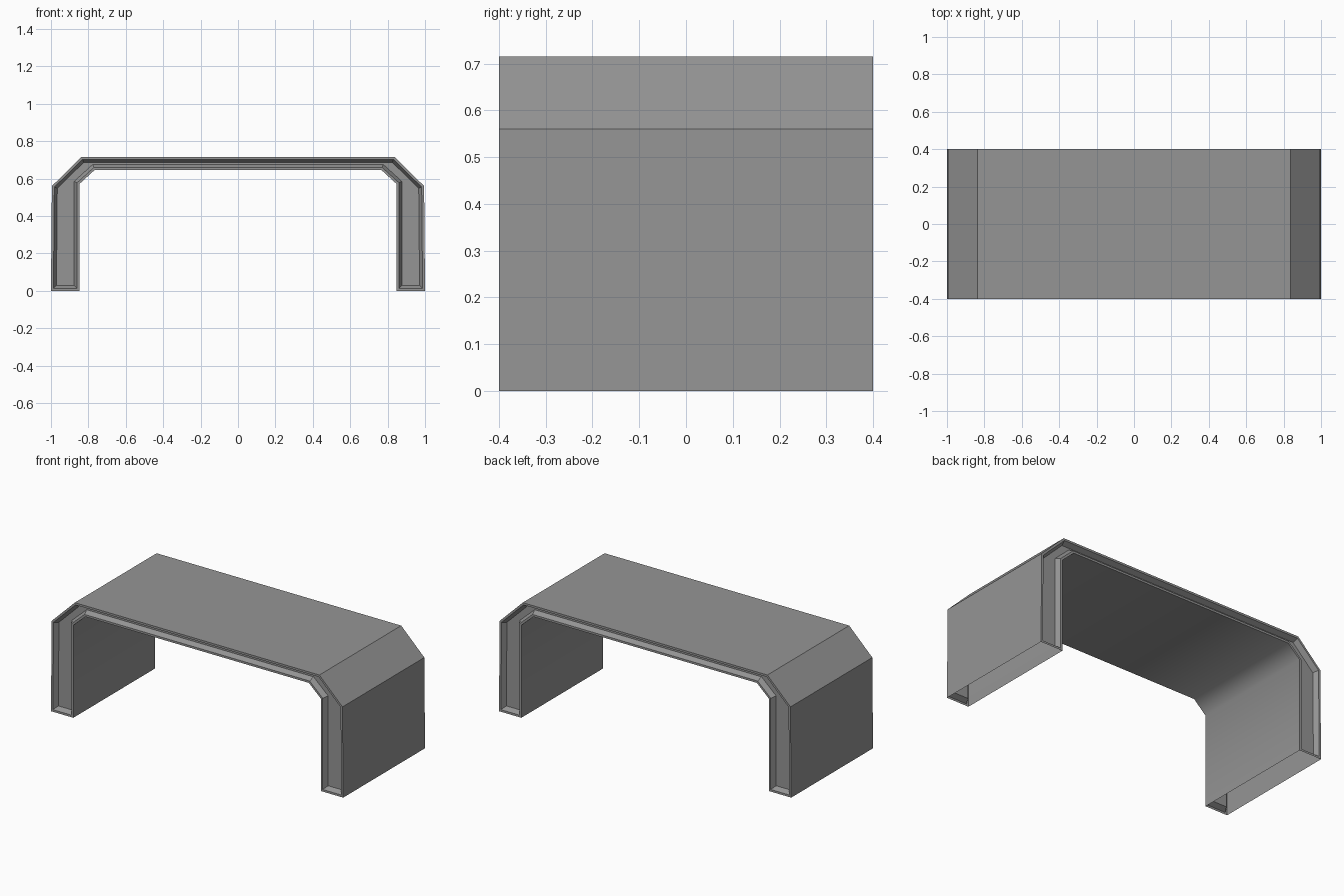
import bpy
import bmesh

cube = bpy.data.objects.get("Cube")
if cube:
    bpy.data.objects.remove(cube, do_unlink=True)

HALF_DEPTH = 0.4
RIM, BEVEL, RECESS = 0.013, 0.016, 0.03

# Single grey finish
grey = bpy.data.materials.new("Mid grey")
grey.use_nodes = True
colour = (0.3, 0.3, 0.3, 1)
grey.diffuse_color = colour
grey.node_tree.nodes["Principled BSDF"].inputs["Base Color"].default_value = colour

# Half profile from outer foot over the top and back to the inner foot
outer = [(1.0, 0), (0.995, 0.56), (0.837, 0.715)]
inner = [(0.765, 0.647), (0.847, 0.572), (0.847, 0)]


def mirrored(points):
    return [(-x, z) for x, z in reversed(points)]


profile = outer + mirrored(outer) + mirrored(inner) + inner

# Extrude the arch from front to back
bm = bmesh.new()
front = bm.faces.new([bm.verts.new((x, -HALF_DEPTH, z)) for x, z in profile])
swept = bmesh.ops.extrude_face_region(bm, geom=[front], use_keep_orig=True)
moved = [v for v in swept["geom"] if isinstance(v, bmesh.types.BMVert)]
bmesh.ops.translate(bm, vec=(0, 2 * HALF_DEPTH, 0), verts=moved)
bmesh.ops.recalc_face_normals(bm, faces=bm.faces)

# Underside of the arch blends softly round its corners
for f in bm.faces:
    c = f.calc_center_median()
    f.smooth = abs(f.normal.y) < 0.5 and abs(c.x) < 0.86 and 0.1 < c.z < 0.66

# Feet are open underneath
feet = [f for f in bm.faces if f.normal.z < -0.9 and f.calc_center_median().z < 0.01]
bmesh.ops.delete(bm, geom=feet, context="FACES_ONLY")

# Raised rim and recessed panel on both ends
ends = [f for f in bm.faces if abs(f.normal.y) > 0.9]
for end in ends:
    for width, depth in ((RIM, 0), (BEVEL, -RECESS)):
        bmesh.ops.inset_region(bm, faces=[end], thickness=width, depth=depth,
                               use_even_offset=True, use_boundary=True)

mesh = bpy.data.meshes.new("arched_shell")
bm.to_mesh(mesh)
bm.free()
mesh.materials.append(grey)
shell = bpy.data.objects.new("arched_shell", mesh)
bpy.context.collection.objects.link(shell)
